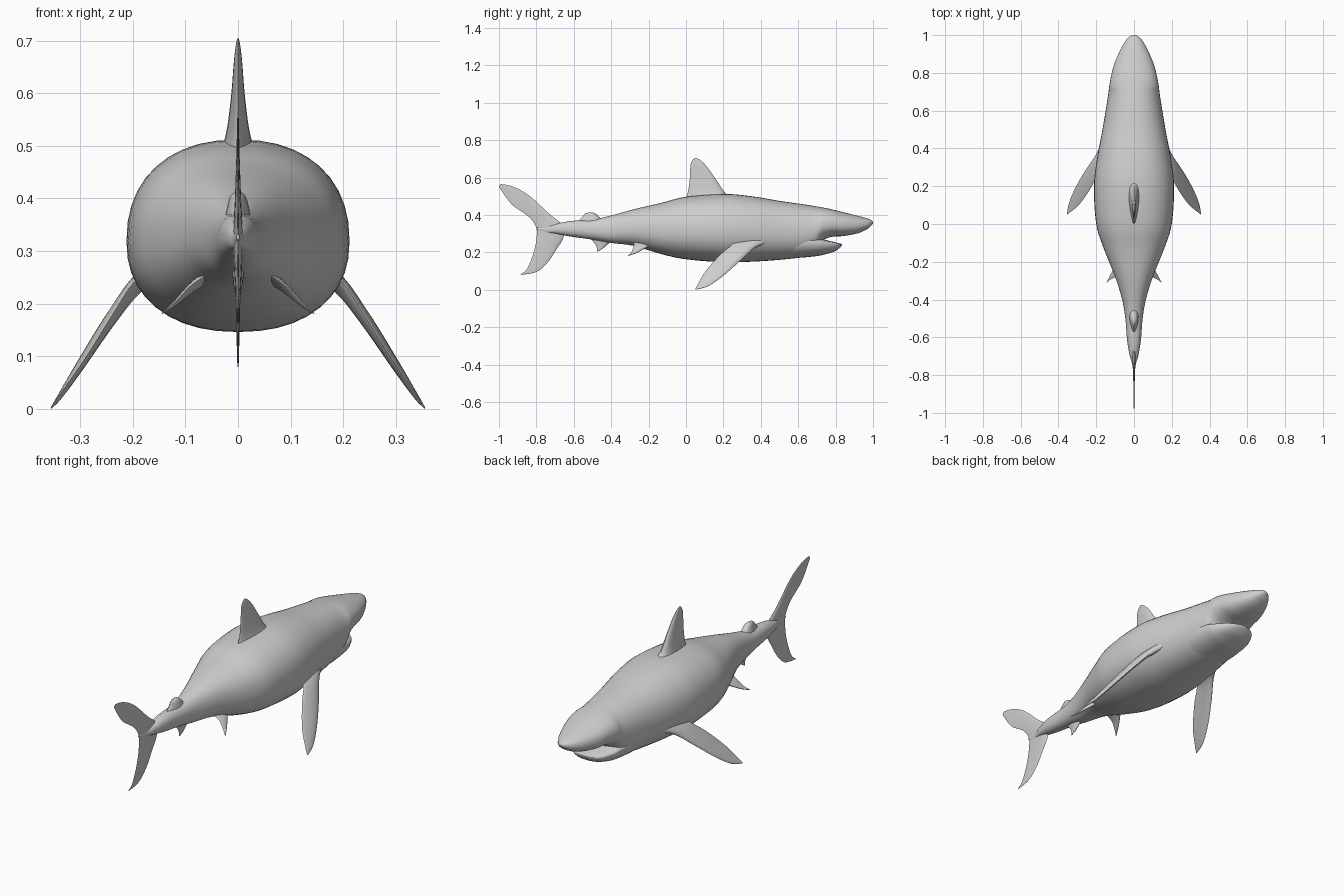
import bpy, bmesh, math
from mathutils import Vector

grey = bpy.data.materials.new("soft grey")
grey.diffuse_color = (0.62, 0.62, 0.62, 1)


def smooth_rows(rows, steps):
    """Catmull-Rom interpolation between rows of numbers."""
    out = []
    for i in range(len(rows) - 1):
        p0, p1 = rows[max(i - 1, 0)], rows[i]
        p2, p3 = rows[i + 1], rows[min(i + 2, len(rows) - 1)]
        for k in range(steps):
            t = k / steps
            out.append([0.5 * (2 * b + (c - a) * t + (2 * a - 5 * b + 4 * c - d) * t * t
                               + (3 * b - a - 3 * c + d) * t ** 3)
                        for a, b, c, d in zip(p0, p1, p2, p3)])
    out.append(list(rows[-1]))
    return out


def loft(name, rings):
    """Skin a list of rings and cap both ends."""
    bm = bmesh.new()
    loops = [[bm.verts.new(p) for p in ring] for ring in rings]
    n = len(loops[0])
    for a, b in zip(loops, loops[1:]):
        for i in range(n):
            j = (i + 1) % n
            bm.faces.new((a[i], a[j], b[j], b[i]))
    bm.faces.new(loops[0])
    bm.faces.new(loops[-1])
    bmesh.ops.recalc_face_normals(bm, faces=bm.faces)
    mesh = bpy.data.meshes.new(name)
    bm.to_mesh(mesh)
    bm.free()
    mesh.materials.append(grey)
    ob = bpy.data.objects.new(name, mesh)
    bpy.context.collection.objects.link(ob)
    bpy.ops.object.select_all(action='DESELECT')
    ob.select_set(True)
    bpy.context.view_layer.objects.active = ob
    bpy.ops.object.shade_smooth_by_angle(angle=math.radians(50))
    return ob


def hull(name, stations, middle, power=2.25, sides=40):
    """Rounded body from stations of (y, top, bottom, half width)."""
    rings = []
    for y, top, bot, w in smooth_rows(stations, 5):
        mid = bot + middle * (top - bot)
        ring = []
        for i in range(sides):
            a = 2 * math.pi * i / sides
            c, s = math.cos(a), math.sin(a)
            x = w * math.copysign(abs(c) ** (2 / power), c)
            h = (top - mid) if s > 0 else (mid - bot)
            ring.append((x, y, mid + h * math.copysign(abs(s) ** (2 / power), s)))
        rings.append(ring)
    return loft(name, rings)


def fin(name, sections, normal=(1, 0, 0), side=1, sides=16):
    """Fin from sections of (leading xyz, trailing xyz, half thickness)."""
    nrm = Vector(normal).normalized()
    rings = []
    for r in smooth_rows(sections, 5):
        lead, trail, th = Vector(r[0:3]), Vector(r[3:6]), r[6]
        ring = []
        for i in range(sides):
            a = 2 * math.pi * i / sides
            c = (1 - math.cos(a)) / 2
            p = lead.lerp(trail, c) + nrm * th * math.sin(a) * (1.3 - 0.8 * c)
            ring.append((p.x * side, p.y, p.z))
        rings.append(ring)
    return loft(name, rings)


def centre(rows):
    """Put (lead y, lead z, trail y, trail z, thickness) on the centre plane."""
    return [(0, a, b, 0, c, d, t) for a, b, c, d, t in rows]


# Main body from tail stalk to snout
hull("body", [
    (-.80, .332, .322, .003), (-.74, .338, .305, .010), (-.70, .350, .300, .022),
    (-.62, .367, .285, .036), (-.50, .375, .268, .046), (-.40, .397, .250, .063),
    (-.28, .430, .235, .100), (-.13, .465, .190, .160), (0, .497, .163, .200),
    (.20, .512, .147, .212), (.35, .500, .150, .195), (.50, .475, .160, .167),
    (.62, .458, .175, .147), (.69, .447, .205, .136), (.73, .440, .262, .131),
    (.78, .430, .283, .122), (.84, .415, .287, .107), (.92, .395, .302, .074),
    (.97, .381, .325, .045), (.99, .373, .342, .026), (1.0, .364, .354, .008)], 0.47)

# Lower jaw, leaving an open mouth under the snout
hull("lower_jaw", [
    (.50, .300, .164, .140), (.62, .290, .172, .136), (.70, .280, .180, .127),
    (.74, .268, .188, .115), (.79, .256, .203, .088), (.82, .248, .222, .055),
    (.835, .245, .238, .015)], 0.75)

# Tail fin with upper and lower lobes
fin("tail_fin", centre([
    (-.990, .565, -1.0, .552, .001), (-.930, .553, -.970, .505, .002),
    (-.840, .505, -.925, .450, .003), (-.730, .405, -.840, .390, .006),
    (-.660, .345, -.800, .330, .009), (-.655, .280, -.800, .270, .008),
    (-.690, .220, -.810, .215, .005), (-.740, .145, -.830, .155, .003),
    (-.800, .095, -.855, .105, .002), (-.880, .080, -.885, .083, .001)]))

# Main back fin, flared at its base
fin("dorsal_fin", centre([
    (.270, .470, -.020, .460, .045), (.210, .518, .008, .515, .025),
    (.160, .590, .020, .590, .014), (.110, .660, .024, .665, .008),
    (.075, .694, .034, .692, .004), (.055, .705, .046, .704, .001)]))

# Small fins near the tail
fin("second_dorsal_fin", centre([
    (-.440, .365, -.590, .355, .026), (-.475, .400, -.555, .388, .018),
    (-.490, .410, -.545, .402, .012), (-.505, .414, -.530, .411, .004)]))
fin("anal_fin", centre([
    (-.390, .270, -.520, .285, .014), (-.425, .237, -.485, .243, .009),
    (-.450, .217, -.475, .217, .005), (-.468, .206, -.478, .205, .001)]))

# Paired side fins
for label, side in (("right", 1), ("left", -1)):
    fin(label + "_pectoral_fin", [
        (.165, .430, .250, .165, .250, .265, .022), (.200, .365, .222, .200, .240, .238, .015),
        (.255, .285, .150, .235, .180, .185, .012), (.305, .200, .075, .288, .105, .100, .009),
        (.340, .120, .020, .333, .066, .035, .005), (.355, .055, .001, .355, .050, .004, .001)],
        (.83, 0, .56), side)
    fin(label + "_pelvic_fin", [
        (.060, -.170, .250, .060, -.280, .255, .012), (.095, -.220, .222, .092, -.280, .232, .008),
        (.125, -.270, .195, .120, -.292, .202, .004), (.145, -.308, .181, .144, -.310, .182, .001)],
        (.55, 0, .83), side)
